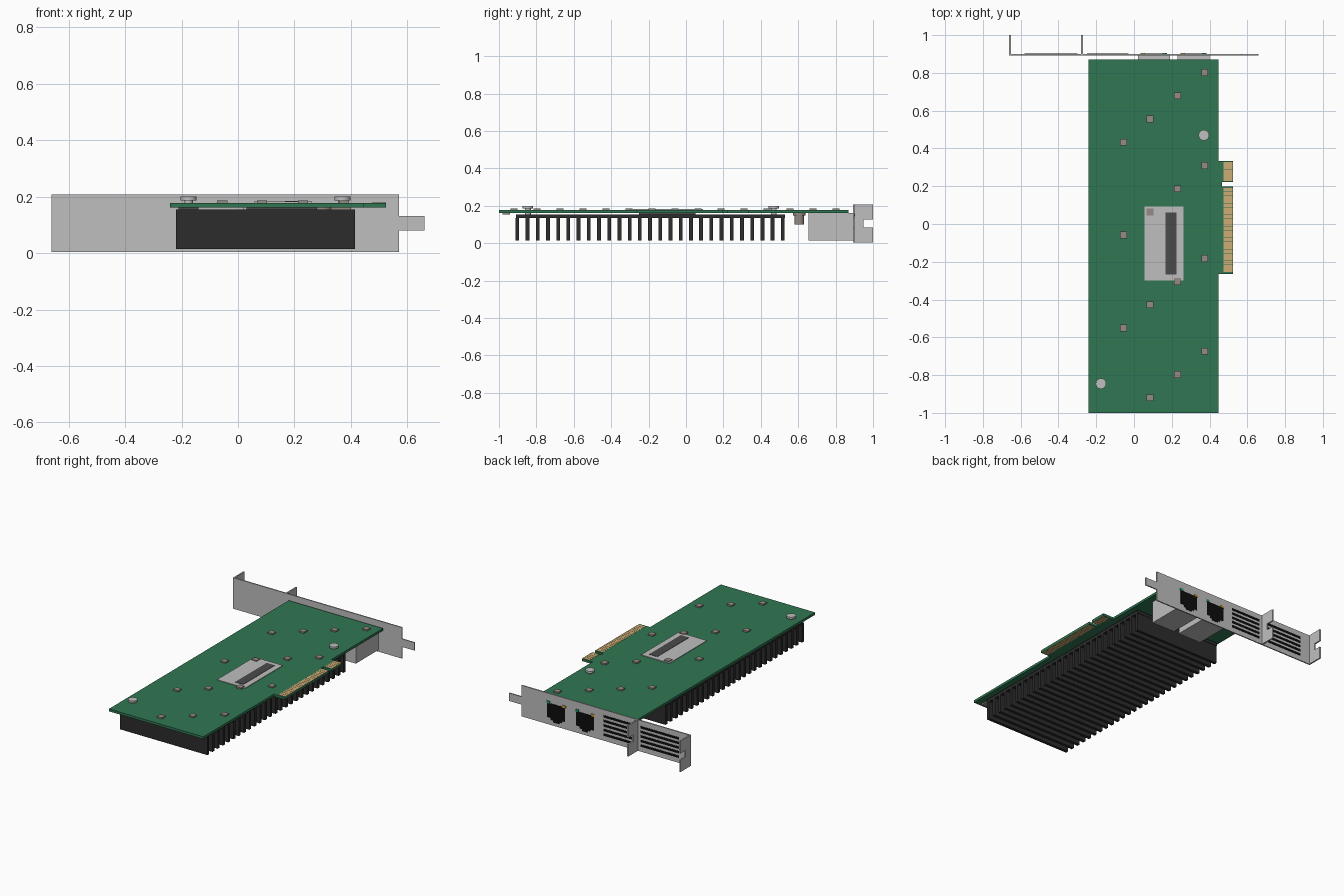
import bpy
import bmesh
from mathutils import Vector

cube = bpy.data.objects.get("Cube")
if cube:
    bpy.data.objects.remove(cube, do_unlink=True)


def material(name, r, g, b):
    m = bpy.data.materials.new(name)
    m.use_nodes = True
    m.diffuse_color = (r, g, b, 1)
    m.node_tree.nodes["Principled BSDF"].inputs["Base Color"].default_value = (r, g, b, 1)
    return m


GREEN = material("board green", 0.03, 0.18, 0.085)
STEEL = material("light steel", 0.52, 0.52, 0.52)
DARK = material("heatsink black", 0.025, 0.025, 0.025)
BLACK = material("opening black", 0.004, 0.004, 0.004)
GREY = material("label grey", 0.07, 0.07, 0.07)
GOLD = material("contact gold", 0.6, 0.42, 0.18)
TAUPE = material("component taupe", 0.3, 0.26, 0.23)
LED_GREEN = material("lamp green", 0.02, 0.3, 0.12)
LED_AMBER = material("lamp amber", 0.6, 0.35, 0.05)


def finish(name, bm, mat):
    bmesh.ops.recalc_face_normals(bm, faces=bm.faces)
    mesh = bpy.data.meshes.new(name)
    bm.to_mesh(mesh)
    bm.free()
    mesh.materials.append(mat)
    obj = bpy.data.objects.new(name, mesh)
    bpy.context.collection.objects.link(obj)
    return obj


def add_box(bm, x, y, z):
    """Add a box from three (low, high) ranges."""
    verts = bmesh.ops.create_cube(bm, size=1)["verts"]
    for v in verts:
        v.co = Vector([(a + b) / 2 + c * (b - a) for c, (a, b) in zip(v.co, (x, y, z))])


def boxes(name, ranges, mat):
    bm = bmesh.new()
    for x, y, z in ranges:
        add_box(bm, x, y, z)
    return finish(name, bm, mat)


def prism(name, outline, axis, low, high, mat):
    """Extrude a 2D outline along the given axis (0, 1 or 2)."""
    bm = bmesh.new()
    verts = []
    for p in outline:
        co = list(p)
        co.insert(axis, low)
        verts.append(bm.verts.new(co))
    face = bm.faces.new(verts)
    new = bmesh.ops.extrude_face_region(bm, geom=[face])["geom"]
    for v in new:
        if isinstance(v, bmesh.types.BMVert):
            v.co[axis] = high
    return finish(name, bm, mat)


def lathe(name, x, y, sections, mat):
    """Stack of cylinders, each given as (radius, low z, high z)."""
    bm = bmesh.new()
    for r, low, high in sections:
        made = bmesh.ops.create_cone(bm, cap_ends=True, segments=24,
                                     radius1=r, radius2=r, depth=high - low)
        bmesh.ops.translate(bm, verts=made["verts"], vec=(x, y, (low + high) / 2))
    obj = finish(name, bm, mat)
    bpy.ops.object.select_all(action="DESELECT")
    obj.select_set(True)
    bpy.context.view_layer.objects.active = obj
    bpy.ops.object.shade_smooth_by_angle()


BOTTOM, TOP = 0.162, 0.178

# Circuit board with its notched edge connector
prism("circuit_board", [
    (-0.24, -1), (0.447, -1), (0.447, -0.265), (0.525, -0.265), (0.525, 0.198),
    (0.465, 0.198), (0.465, 0.222), (0.525, 0.222), (0.525, 0.333), (0.447, 0.333),
    (0.447, 0.87), (-0.24, 0.87)], 2, BOTTOM, TOP, GREEN)

# Gold contacts on both faces
pins = []
for start, count in ((-0.255, 22), (0.227, 5)):
    for i in range(count):
        y = start + i * 0.0203
        for z in ((BOTTOM - 0.001, BOTTOM), (TOP, TOP + 0.001)):
            pins.append(((0.474, 0.525), (y, y + 0.0188), z))
boxes("edge_contacts", pins, GOLD)

# Heatsink: base plate and a row of fins
fins = [((-0.22, 0.415), (-0.91, 0.53), (0.135, 0.155))]
for i in range(27):
    y = -0.912 + i * 0.0546
    fins.append(((-0.22, 0.415), (y, y + 0.02), (0.015, 0.136)))
boxes("heatsink", fins, DARK)
boxes("processor", [((0.03, 0.28), (-0.25, 0.05), (0.15, BOTTOM))], GREY)

# Rear support plate and its label
boxes("support_plate", [((0.056, 0.262), (-0.298, 0.092), (TOP, 0.182))], STEEL)
boxes("support_label", [((0.166, 0.225), (-0.267, 0.062), (0.182, 0.184))], GREY)

# Small components in diagonal rows
chips = []
for i in range(15):
    x, y = (0.375, 0.23, 0.085, -0.056)[i % 4], 0.802 - 0.123 * i
    chips.append(((x - 0.018, x + 0.018), (y - 0.018, y + 0.018), (TOP, 0.187)))
boxes("surface_components", chips, TAUPE)
boxes("underside_chip_light", [((0.33, 0.4), (-0.98, -0.94), (0.153, BOTTOM))], TAUPE)
boxes("underside_chip_dark", [((-0.21, -0.14), (-0.98, -0.94), (0.153, BOTTOM))], GREY)

# Mounting screws and the capacitor
for x, y, name in ((0.37, 0.47, "screw_rear"), (-0.175, -0.845, "screw_front")):
    lathe(name, x, y, [(0.028, 0.187, 0.2), (0.015, 0.15, 0.188)], STEEL)
lathe("capacitor", 0.3, 0.605, [(0.026, 0.1, 0.15), (0.033, 0.148, BOTTOM)], TAUPE)

# Bracket plate with tab, and two notched flanges
prism("bracket_plate", [
    (-0.66, 0.003), (0.57, 0.003), (0.57, 0.08), (0.66, 0.08), (0.66, 0.132),
    (0.57, 0.132), (0.57, 0.207), (-0.66, 0.207)], 1, 0.892, 0.9, STEEL)
for x, name in ((-0.661, "bracket_flange_end"), (-0.28, "bracket_flange_middle")):
    prism(name, [
        (0.892, 0.003), (1, 0.003), (1, 0.083), (0.948, 0.083), (0.948, 0.126),
        (1, 0.126), (1, 0.207), (0.892, 0.207)], 0, x, x + 0.009, STEEL)

# Network ports: housing, stepped opening, contacts and lamps
for x, side in ((0.315, "left"), (0.105, "right")):
    boxes("port_housing_" + side,
          [((x - 0.085, x + 0.085), (0.655, 0.892), (0.015, BOTTOM))], STEEL)
    half = [(0.065, 0.145), (0.065, 0.05), (0.04, 0.05), (0.04, 0.037),
            (0.022, 0.037), (0.022, 0.025)]
    outline = [(x + a, z) for a, z in half] + [(x - a, z) for a, z in reversed(half)]
    prism("port_opening_" + side, outline, 1, 0.899, 0.902, BLACK)
    for s, mat, word in ((1, LED_GREEN, "green"), (-1, LED_AMBER, "amber")):
        c = x + s * 0.058
        boxes("port_lamp_%s_%s" % (word, side),
              [((c - 0.012, c + 0.012), (0.899, 0.904), (0.142, 0.158))], mat)

# Ventilation slots on the outer face, split by the middle flange
slots = []
for i in range(5):
    z = 0.036 + i * 0.03
    for x in ((-0.25, -0.03), (-0.58, -0.3)):
        slots.append((x, (0.899, 0.902), (z, z + 0.015)))
boxes("vent_slots", slots, BLACK)
